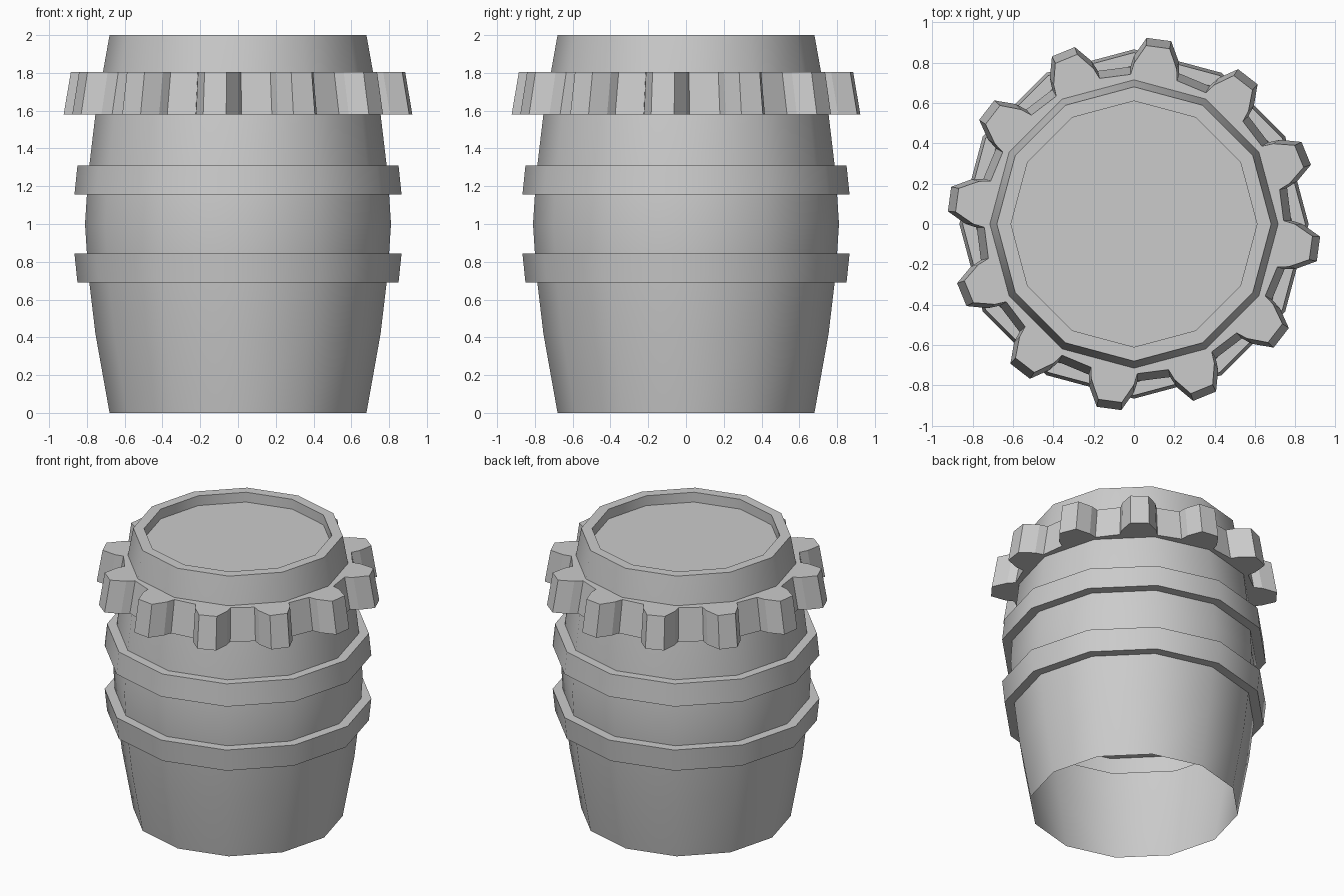
import bpy, bmesh
from math import cos, sin, radians

if "Cube" in bpy.data.objects:
    bpy.data.objects.remove(bpy.data.objects["Cube"])

SIDES = 12


def finish(bm, name, smooth):
    mesh = bpy.data.meshes.new(name)
    bm.to_mesh(mesh)
    bm.free()
    ob = bpy.data.objects.new(name, mesh)
    bpy.context.collection.objects.link(ob)
    bpy.ops.object.select_all(action='DESELECT')
    ob.select_set(True)
    bpy.context.view_layer.objects.active = ob
    if smooth:
        bpy.ops.object.shade_smooth_by_angle(angle=radians(35))
    return ob


def loop(bm, polar, z):
    """Closed loop of vertices from (radius, degrees) pairs."""
    return [bm.verts.new((r * cos(radians(a)), r * sin(radians(a)), z)) for r, a in polar]


def bridge(bm, lower, upper):
    n = len(lower)
    for i in range(n):
        j = (i + 1) % n
        bm.faces.new((lower[i], lower[j], upper[j], upper[i]))


# Barrel: lathed shell, open underneath, with stepped hoops and a recessed lid
half = [(0.68, 0), (0.755, 0.42), (0.787, 0.69), (0.85, 0.69), (0.866, 0.845), (0.80, 0.845)]
profile = half + [(0.81, 1.0)] + [(r, 2 - z) for r, z in reversed(half)]
profile += [(0.61, 2.0), (0.61, 1.93)]
bm = bmesh.new()
rings = [loop(bm, [(r, 360 * i / SIDES) for i in range(SIDES)], z) for r, z in profile]
for a, b in zip(rings, rings[1:]):
    bridge(bm, a, b)
bm.faces.new(rings[-1])
finish(bm, "barrel", True)

# Toothed collar: tapered, one tooth per barrel side
tooth = [(0.742, -9), (0.797, -7.7), (0.887, -3.8), (0.887, 3.8), (0.797, 7.7), (0.742, 9)]


def outline(grow):
    return [(r + grow, a + 22.3 + 30 * k) for k in range(SIDES) for r, a in tooth]


def inner():
    return [(0.68, a + 22.3 + 30 * k) for k in range(SIDES) for r, a in tooth]


bm = bmesh.new()
low_in, low_out = loop(bm, inner(), 1.58), loop(bm, outline(0.038), 1.58)
top_out, top_in = loop(bm, outline(0), 1.805), loop(bm, inner(), 1.805)
bridge(bm, low_in, low_out)
bridge(bm, low_out, top_out)
bridge(bm, top_out, top_in)
finish(bm, "toothed_collar", False)
